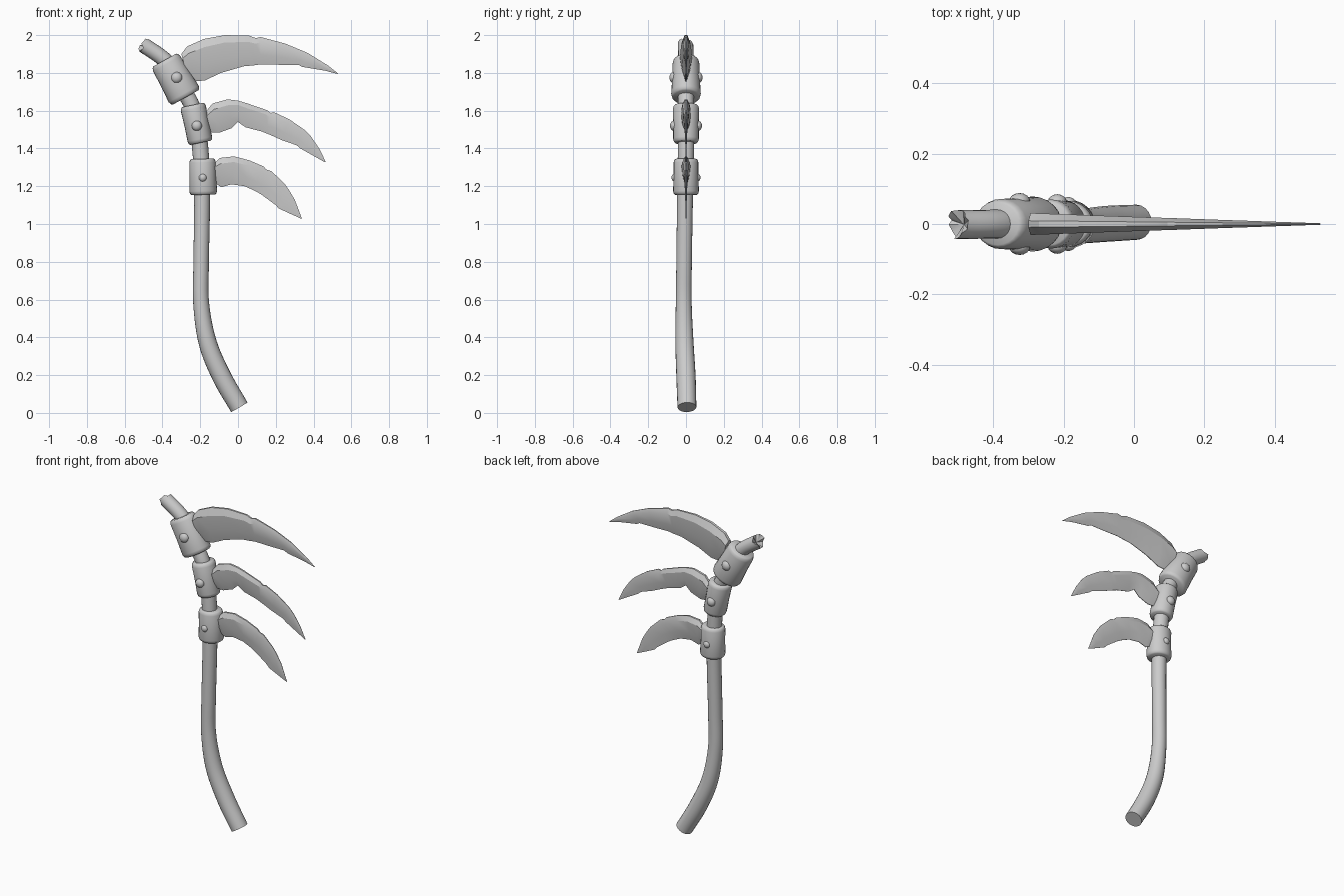
import bpy, bmesh, math, random
from mathutils import Vector

if "Cube" in bpy.data.objects:
    bpy.data.objects.remove(bpy.data.objects["Cube"])

random.seed(4)


def finish(bm, name, angle=35):
    bmesh.ops.recalc_face_normals(bm, faces=bm.faces)
    me = bpy.data.meshes.new(name)
    bm.to_mesh(me)
    bm.free()
    ob = bpy.data.objects.new(name, me)
    bpy.context.collection.objects.link(ob)
    bpy.ops.object.select_all(action='DESELECT')
    ob.select_set(True)
    bpy.context.view_layer.objects.active = ob
    bpy.ops.object.shade_smooth_by_angle(angle=math.radians(angle))
    return ob


def smooth_path(pts, steps):
    # Catmull-Rom through (x, y, z, radius) points
    p = [Vector(q) for q in pts]
    p = [2 * p[0] - p[1]] + p + [2 * p[-1] - p[-2]]
    out = []
    for i in range(1, len(p) - 2):
        a, b, c, d = p[i - 1:i + 3]
        for s in range(steps):
            t = s / steps
            out.append(0.5 * (2 * b + (c - a) * t + (2 * a - 5 * b + 4 * c - d) * t * t
                              + (3 * b - a - 3 * c + d) * t ** 3))
    return out + [p[-2]]


def sweep(path, sides, flat=1.0, splinter=0.0):
    # tube along a path; flat scales it in y, splinter breaks up the top end
    bm = bmesh.new()
    rings = []
    for i, q in enumerate(path):
        t = (path[min(i + 1, len(path) - 1)] - path[max(i - 1, 0)]).to_3d().normalized()
        n = Vector((0, 1, 0)).cross(t).normalized()
        b = t.cross(n)
        ring = []
        for k in range(sides):
            a = 2 * math.pi * k / sides
            co = q.to_3d() + q.w * (n * math.cos(a) + b * math.sin(a) * flat)
            if splinter and i == len(path) - 1:
                co += t * random.uniform(-splinter, splinter * 0.4)
            ring.append(bm.verts.new(co))
        rings.append(ring)
    for r, s in zip(rings, rings[1:]):
        for k in range(sides):
            j = (k + 1) % sides
            bm.faces.new((r[k], r[j], s[j], s[k]))
    bm.faces.new(rings[0])
    if splinter:
        c = bm.verts.new(path[-1].to_3d() - t * splinter * 1.5)
        for k in range(sides):
            bm.faces.new((rings[-1][k], rings[-1][(k + 1) % sides], c))
    else:
        bm.faces.new(rings[-1])
    return bm


def blade(name, pairs, thick):
    # (upper x, z, lower x, z) stations; lens section with a ridge near the back
    bm = bmesh.new()
    rings = []
    x0, x1 = pairs[0][0], pairs[-1][0]
    for ux, uz, lx, lz in pairs:
        u, l = Vector((ux, 0, uz)), Vector((lx, 0, lz))
        t = thick * (1 - 0.93 * (ux - x0) / (x1 - x0))
        sec = [(0, -.3), (.2, -1), (.65, -.75), (1, -.08),
               (1, .08), (.65, .75), (.2, 1), (0, .3)]
        rings.append([bm.verts.new(u.lerp(l, f) + Vector((0, t * y, 0))) for f, y in sec])
    for r, s in zip(rings, rings[1:]):
        for k in range(8):
            j = (k + 1) % 8
            bm.faces.new((r[k], r[j], s[j], s[k]))
    bm.faces.new(rings[0])
    bm.faces.new(rings[-1])
    return finish(bm, name, 25)


# curved handle with a broken top
handle = [(.007, .005, .03, .05), (-.085, 0, .19, .051), (-.16, -.008, .37, .048),
          (-.195, -.012, .58, .042), (-.195, -.01, .8, .041), (-.19, -.005, 1.15, .042),
          (-.2, 0, 1.4, .043), (-.235, 0, 1.6, .042), (-.29, 0, 1.71, .042),
          (-.375, 0, 1.855, .041), (-.507, -.002, 1.953, .041)]
finish(sweep(smooth_path(handle, 6), 20, splinter=.02), "handle")

# collars: bottom centre, top centre, bottom radius, top radius, y flattening
collars = {
    "lower": ((-.184, 0, 1.155), (-.188, 0, 1.345), .074, .07, .93),
    "middle": ((-.198, 0, 1.43), (-.24, 0, 1.63), .066, .068, 1.03),
    "top": ((-.277, 0, 1.67), (-.388, 0, 1.868), .092, .082, .86),
}
# rivets: x, z, radius, y of centre
rivets = {"lower": (-.187, 1.245, .021, .06), "middle": (-.218, 1.52, .027, .063),
          "top": (-.325, 1.775, .03, .064)}
for key, (a, b, ra, rb, flat) in collars.items():
    path = []
    for t, k in [(0, .84), (.03, .94), (.1, 1), (.5, .98), (.9, 1), (.97, .94), (1, .84)]:
        p = Vector(a).lerp(Vector(b), t)
        path.append(Vector((*p, (ra + (rb - ra) * t) * k)))
    finish(sweep(path, 24, flat), key + "_collar", 50)
    x, z, r, y = rivets[key]
    for side, s in (("front", -1), ("back", 1)):
        bm = bmesh.new()
        bmesh.ops.create_uvsphere(bm, u_segments=16, v_segments=10, radius=r)
        bmesh.ops.scale(bm, vec=(1, .8, 1), verts=bm.verts)
        bmesh.ops.translate(bm, vec=(x, s * y, z), verts=bm.verts)
        finish(bm, f"{key}_rivet_{side}", 60)

# three nicked blades
blade("top_blade", [
    (-.30, 1.90, -.27, 1.78), (-.27, 1.94, -.23, 1.755), (-.18, 1.98, -.175, 1.76),
    (-.07, 2.0, -.09, 1.80), (.06, 1.997, .03, 1.835), (.095, 1.984, .085, 1.84),
    (.12, 1.99, .12, 1.845), (.25, 1.955, .22, 1.843), (.34, 1.918, .32, 1.843),
    (.37, 1.905, .34, 1.832), (.475, 1.84, .46, 1.812), (.53, 1.797, .525, 1.795)], .031)
blade("middle_blade", [
    (-.20, 1.58, -.18, 1.49), (-.165, 1.60, -.14, 1.485), (-.135, 1.638, -.10, 1.483),
    (-.055, 1.66, -.035, 1.507), (0, 1.653, 0, 1.54), (.045, 1.64, .04, 1.512),
    (.155, 1.602, .125, 1.49), (.172, 1.588, .15, 1.48), (.19, 1.592, .17, 1.472),
    (.27, 1.555, .235, 1.443), (.35, 1.50, .31, 1.417), (.385, 1.465, .33, 1.40),
    (.43, 1.40, .41, 1.355), (.465, 1.328, .46, 1.327)], .026)
blade("lower_blade", [
    (-.16, 1.31, -.16, 1.225), (-.12, 1.325, -.12, 1.215), (-.095, 1.35, -.088, 1.195),
    (-.02, 1.358, -.035, 1.21), (.06, 1.337, .035, 1.2), (.135, 1.305, .08, 1.18),
    (.15, 1.288, .10, 1.17), (.177, 1.28, .125, 1.155), (.245, 1.215, .2, 1.10),
    (.27, 1.18, .215, 1.083), (.30, 1.13, .27, 1.057), (.338, 1.03, .335, 1.028)], .025)
